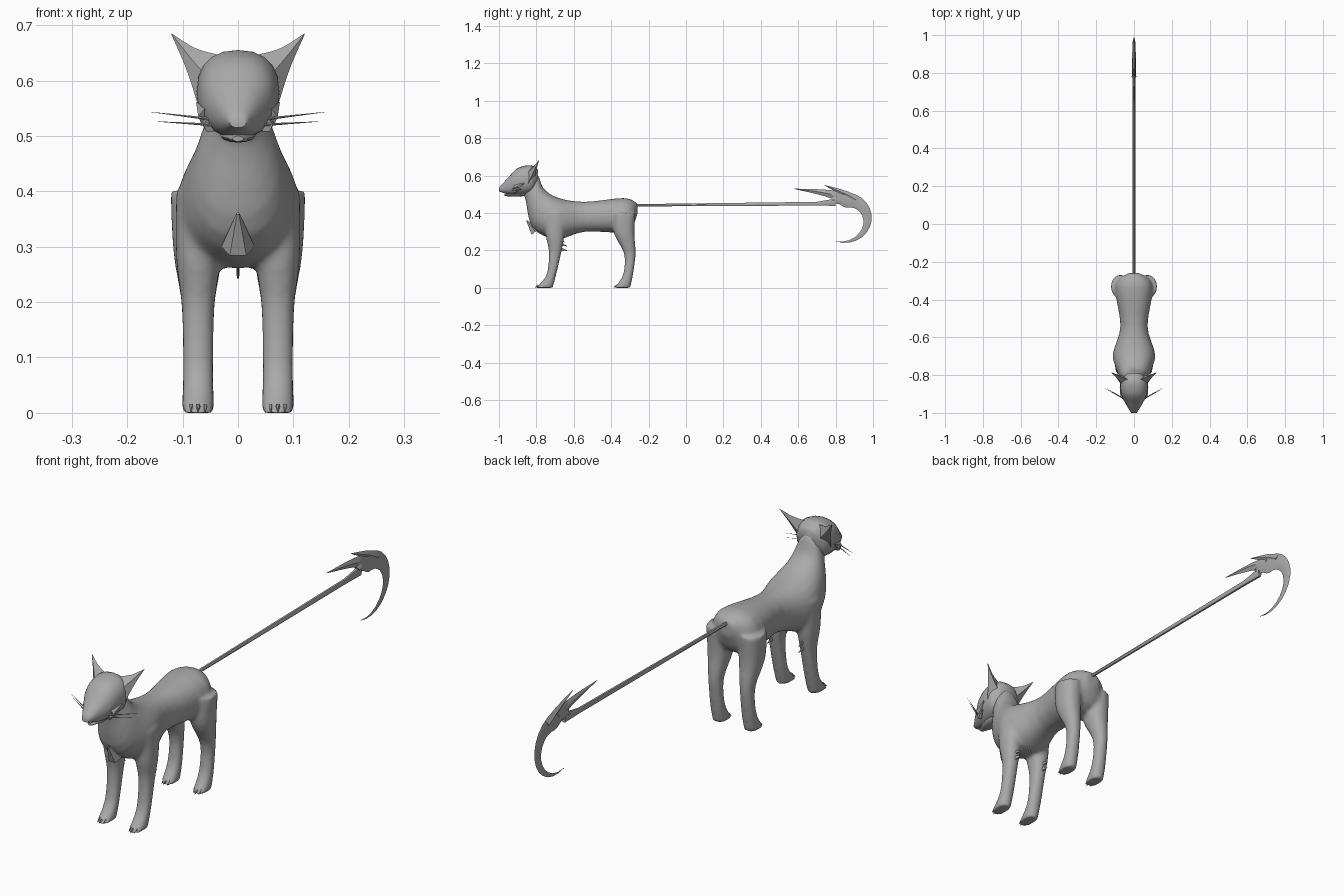
import bpy, bmesh, math
from mathutils import Vector

cube = bpy.data.objects.get("Cube")
if cube:
    bpy.data.objects.remove(cube, do_unlink=True)

# One plain grey for the whole animal
grey = bpy.data.materials.new("plain_grey")
grey.use_nodes = True
colour = (0.4, 0.4, 0.4, 1)
grey.diffuse_color = colour
grey.node_tree.nodes["Principled BSDF"].inputs["Base Color"].default_value = colour


def spline(stations, steps=4):
    """Smooth curve through a few stations of any number of values."""
    padded = [stations[0], *stations, stations[-1]]
    result = []
    for group in zip(padded, padded[1:], padded[2:], padded[3:]):
        for step in range(steps):
            t = step / steps
            result.append([
                b + t * (c - a + t * (2 * a - 5 * b + 4 * c - d
                                      + t * (3 * b - a - 3 * c + d))) / 2
                for a, b, c, d in zip(*group)])
    return result + [stations[-1]]


def ring(centre, across, along, sides, power=1.0):
    """Closed ring with two half axes; a power below one makes it boxier."""
    def soften(value):
        return math.copysign(abs(value) ** power, value)
    angles = [math.tau * i / sides for i in range(sides)]
    return [centre + across * soften(math.cos(a)) + along * soften(math.sin(a))
            for a in angles]


def profile_rings(stations, sides, power=1.0):
    """Rings from side profile stations: top y and z, bottom y and z, half width."""
    rings = []
    for top_y, top_z, low_y, low_z, width in stations:
        top, low = Vector((0, top_y, top_z)), Vector((0, low_y, low_z))
        rings.append(ring((top + low) / 2, Vector((width, 0, 0)),
                          (top - low) / 2, sides, power))
    return rings


def leg_rings(stations, leg_x):
    """Level rings from stations: y, z, half width, half depth."""
    return [ring(Vector((leg_x, y, z)), Vector((width, 0, 0)),
                 Vector((0, depth, 0)), 16, 0.9)
            for y, z, width, depth in spline(stations)]


def build(name, lofts, angle=40):
    """Skin each list of rings into a closed tube and make one object."""
    bm = bmesh.new()
    for rings in lofts:
        loops = [[bm.verts.new(point) for point in points] for points in rings]
        for lower, upper in zip(loops, loops[1:]):
            for i in range(len(lower)):
                bm.faces.new((lower[i - 1], lower[i], upper[i], upper[i - 1]))
        bm.faces.new(loops[0])
        bm.faces.new(loops[-1])
    bmesh.ops.recalc_face_normals(bm, faces=bm.faces[:])
    mesh = bpy.data.meshes.new(name)
    bm.to_mesh(mesh)
    bm.free()
    mesh.materials.append(grey)
    part = bpy.data.objects.new(name, mesh)
    bpy.context.collection.objects.link(part)
    bpy.ops.object.select_all(action='DESELECT')
    part.select_set(True)
    bpy.context.view_layer.objects.active = part
    bpy.ops.object.shade_smooth_by_angle(angle=math.radians(angle))
    return part


def spike(name, base, tip, radius, flatness=1.0):
    """Tapered point from base to tip."""
    base, tip = Vector(base), Vector(tip)
    direction = (tip - base).normalized()
    across = direction.cross(Vector((0, 0, 1))).normalized()
    along = direction.cross(across) * radius
    across *= radius * flatness
    build(name, [[ring(base, across, along, 6),
                  ring(tip, across * 0.1, along * 0.1, 6)]])


# Torso and neck from rump to throat, with the four legs blended in
torso = [
    (-.26, .45, -.26, .39, .03), (-.33, .48, -.32, .3, .1),
    (-.54, .46, -.54, .3, .072), (-.68, .48, -.69, .26, .11),
    (-.76, .53, -.82, .32, .085), (-.79, .6, -.86, .48, .05),
    (-.83, .63, -.88, .5, .04)]
front_leg = [
    (-.7, .4, .04, .06), (-.7, .28, .04, .05), (-.7, .19, .03, .034),
    (-.72, .07, .028, .026), (-.757, 0, .03, .045)]
hind_leg = [
    (-.33, .4, .05, .06), (-.33, .29, .045, .055), (-.3, .18, .028, .031),
    (-.31, .07, .028, .027), (-.34, 0, .03, .043)]
leg_x = 0.072

lofts = [profile_rings(spline(torso), 24, 0.9)]
for side in (1, -1):
    lofts += [leg_rings(front_leg, side * leg_x), leg_rings(hind_leg, side * leg_x)]
body = build("body", lofts)
blend = body.modifiers.new("blend", 'REMESH')
blend.mode = 'VOXEL'
blend.voxel_size = 0.008
blend.use_smooth_shade = True
soften = body.modifiers.new("soften", 'SMOOTH')
soften.factor = 0.5
soften.iterations = 6

# Head and lower jaw
head = [
    (-.79, .63, -.8, .54, .04), (-.83, .655, -.83, .505, .073),
    (-.9, .64, -.9, .497, .068), (-.95, .59, -.95, .5, .045),
    (-1, .535, -1, .515, .015)]
build("head", [profile_rings(spline(head), 20, 0.85)], 60)
jaw = [(-.86, .52, -.86, .49, .03), (-.92, .51, -.92, .488, .03),
       (-.97, .5, -.97, .49, .01)]
build("lower_jaw", [profile_rings(spline(jaw), 12)], 60)

# Ear stations: x, y, z, scale of the blade-shaped cross-section
ear = [(.05, -.835, .6, 1), (.085, -.81, .64, .4), (.12, -.785, .684, .02)]

for side, label in ((1, "left"), (-1, "right")):
    # Ears sweep out of the temples to a point
    slant = Vector((side * .022, -.01, -.045))
    depth = Vector((0, .03, 0))
    build(label + "_ear",
          [[ring(Vector((side * x, y, z)), slant * scale, depth * scale, 4)
            for x, y, z, scale in spline(ear)]], 50)

    # Cheek fur and whiskers
    spike(label + "_cheek_tuft", (side * .055, -.91, .535), (side * .074, -.865, .56), .018)
    spike(label + "_lower_cheek_tuft", (side * .05, -.92, .52), (side * .068, -.88, .53), .014)
    for root_z, tip_x, tip_z in ((.53, .156, .543), (.52, .146, .526)):
        spike(label + "_whisker", (side * .045, -.93, root_z),
              (side * tip_x, -.87, tip_z), .003)

    # Fur points behind the elbows
    for z in (.235, .21):
        spike(label + "_elbow_tuft", (side * leg_x, -.68, z),
              (side * leg_x, -.635, z - .012), .014, 0.5)

    # Three claws on each paw
    for paw, toe_y in (("front", -.79), ("hind", -.37)):
        for toe in (-1, 0, 1):
            x = side * leg_x + toe * .013
            y = toe_y + abs(toe) * .008
            spike(f"{label}_{paw}_claw", (x, y, .012), (x, y - .018, .001), .006, 0.7)

# Fur points on the chest and breastbone
spike("chest_tuft", (0, -.805, .3), (0, -.852, .36), .03)
spike("breastbone_tuft", (0, -.68, .285), (0, -.65, .243), .008, 0.6)

# Long straight tail
shaft = [(-.28, .448, -.28, .434, .007), (.7, .461, .7, .438, .008),
         (.8, .48, .8, .435, .009)]
build("tail_shaft", [profile_rings(shaft, 6)])

# Hooked blade: an arc that swells quickly, then thins out to the tip
blade = []
blade_steps = 16
for step in range(blade_steps + 1):
    t = step / blade_steps
    angle = math.radians(125 - 235 * t)
    y, z = math.cos(angle), math.sin(angle)
    outer = 0.143
    inner = outer - 0.1 * max(min(1 - t, 0.4 + 3 * t), 0.01)
    blade.append((.85 + y * outer, .375 + z * (outer - .008),
                  .85 + y * inner, .375 + z * (inner - .008), .001 + .011 * (1 - t)))
build("tail_blade", [profile_rings(blade, 4)])

# Two barbs sweeping back towards the body
long_barb = [(.58, .53, .58, .528, .001), (.74, .525, .74, .49, .007),
             (.85, .51, .84, .45, .01)]
short_barb = [(.74, .55, .74, .548, .001), (.85, .52, .84, .49, .008),
              (.92, .49, .9, .45, .01)]
for name, barb in (("long_barb", long_barb), ("short_barb", short_barb)):
    build(name, [profile_rings(spline(barb), 4)])
